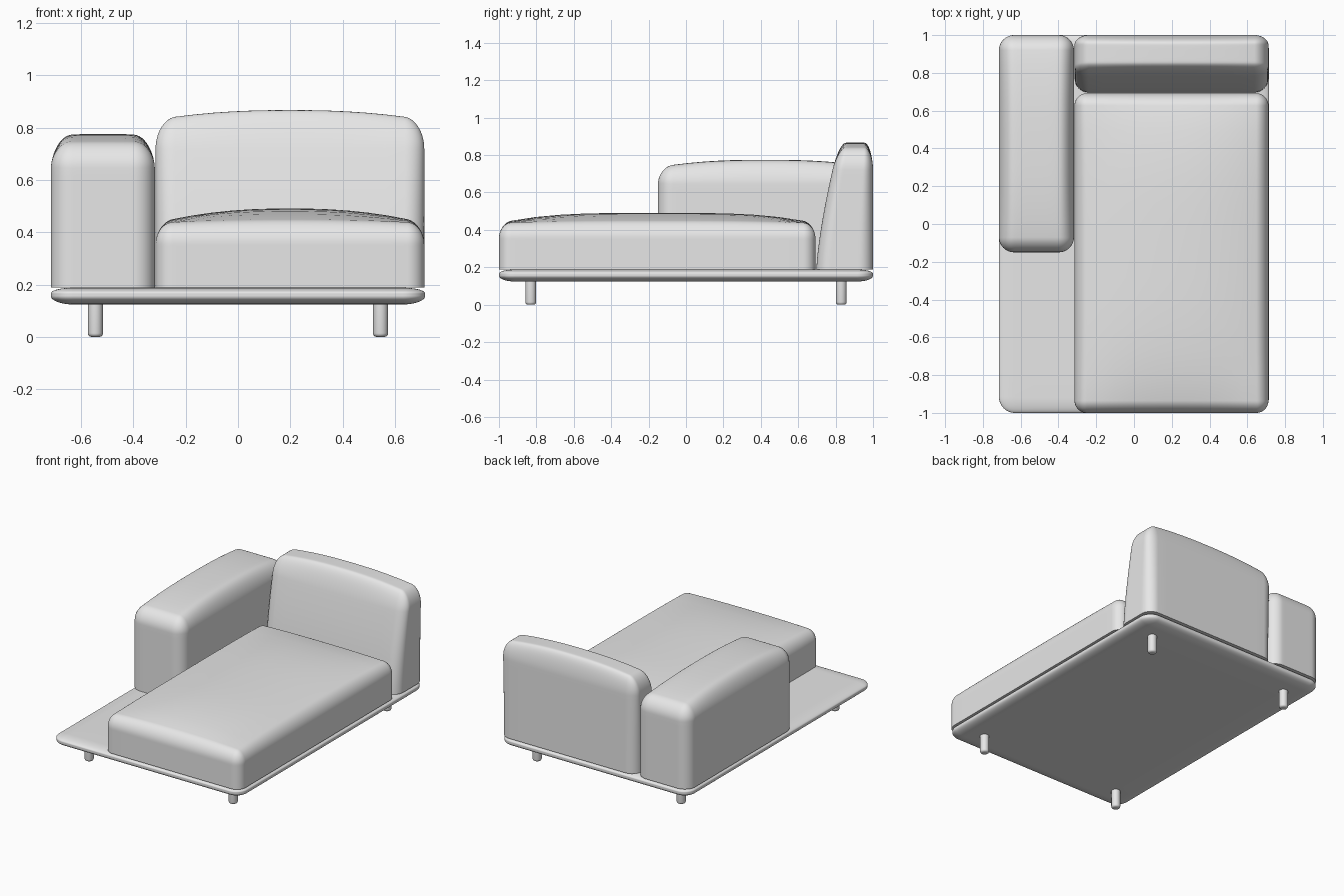
import bpy, bmesh, math
from mathutils import Vector

cube = bpy.data.objects.get("Cube")
if cube:
    bpy.data.objects.remove(cube, do_unlink=True)

fabric = bpy.data.materials.new("light_grey")
fabric.use_nodes = True
fabric.diffuse_color = (0.8, 0.8, 0.8, 1)
bsdf = next(n for n in fabric.node_tree.nodes if n.type == "BSDF_PRINCIPLED")
bsdf.inputs["Base Color"].default_value = (0.8, 0.8, 0.8, 1)


def finish(bm, name):
    mesh = bpy.data.meshes.new(name)
    bm.to_mesh(mesh)
    bm.free()
    mesh.materials.append(fabric)
    obj = bpy.data.objects.new(name, mesh)
    bpy.context.collection.objects.link(obj)
    bpy.ops.object.select_all(action="DESELECT")
    obj.select_set(True)
    bpy.context.view_layer.objects.active = obj
    bpy.ops.object.shade_smooth_by_angle(angle=math.radians(40))


def rounded_axis(u, half, r):
    """Split a -1..1 coordinate into a flat core and a rounding offset."""
    a = abs(u)
    core = (half - r) * min(a * 2, 1)
    bend = math.tan(max(a - 0.5, 0) * math.pi / 2)
    return math.copysign(core, u), math.copysign(bend, u)


def cushion(name, low, high, r, r_top, r_bottom=0, crown=0, power=(2, 2), lean=0):
    """Soft block with rounded corners, a domed top and an optional sloped front."""
    low, high = Vector(low), Vector(high)
    mid, half = (low + high) / 2, (high - low) / 2
    bm = bmesh.new()
    bmesh.ops.create_cube(bm, size=2)
    bmesh.ops.subdivide_edges(bm, edges=bm.edges[:], cuts=23, use_grid_fill=True)
    for v in bm.verts:
        radii = (r, r, r_top if v.co.z > 0 else r_bottom)
        parts = [rounded_axis(v.co[i], half[i], radii[i]) for i in range(3)]
        bend = Vector([p[1] for p in parts])
        if bend.length > 0:
            bend *= max(abs(c) for c in bend) / bend.length
        p = Vector([parts[i][0] + bend[i] * radii[i] for i in range(3)])
        # Dome fades out towards the side walls
        dome = 1
        for i in range(2):
            dome *= 1 - min(abs(p[i] / half[i]), 1) ** power[i]
        t = min(max((p.z + half.z) / (2 * half.z), 0), 1)
        p += mid
        p.z += crown * dome * t
        p.y = high.y - (high.y - p.y) * (1 - lean * t ** 1.4)
        v.co = p
    finish(bm, name)


# Platform
cushion("platform", (-0.715, -1, 0.13), (0.715, 1, 0.188), 0.085, 0.022, 0.032)

# Upholstery
cushion("seat_cushion", (-0.315, -1, 0.188), (0.712, 0.692, 0.435), 0.065, 0.08,
        crown=0.056, power=(2.3, 3.5))
cushion("back_cushion", (-0.315, 0.697, 0.188), (0.712, 1, 0.83), 0.075, 0.11,
        crown=0.037, power=(2.3, 6), lean=0.37)
cushion("arm_cushion", (-0.715, -0.15, 0.188), (-0.318, 1, 0.735), 0.08, 0.09,
        crown=0.04, power=(6, 2.5))

# Legs with rounded feet
for side, x in (("right", -0.545), ("left", 0.545)):
    for end, y in (("front", -0.83), ("back", 0.83)):
        bm = bmesh.new()
        bmesh.ops.create_cone(bm, cap_ends=True, segments=24, radius1=0.029,
                              radius2=0.029, depth=0.14)
        foot = [e for e in bm.edges if all(v.co.z < 0 for v in e.verts)]
        bmesh.ops.bevel(bm, geom=foot, offset=0.014, segments=4,
                        profile=0.5, affect="EDGES")
        bmesh.ops.translate(bm, verts=bm.verts, vec=(x, y, 0.07))
        finish(bm, f"{end}_{side}_leg")
